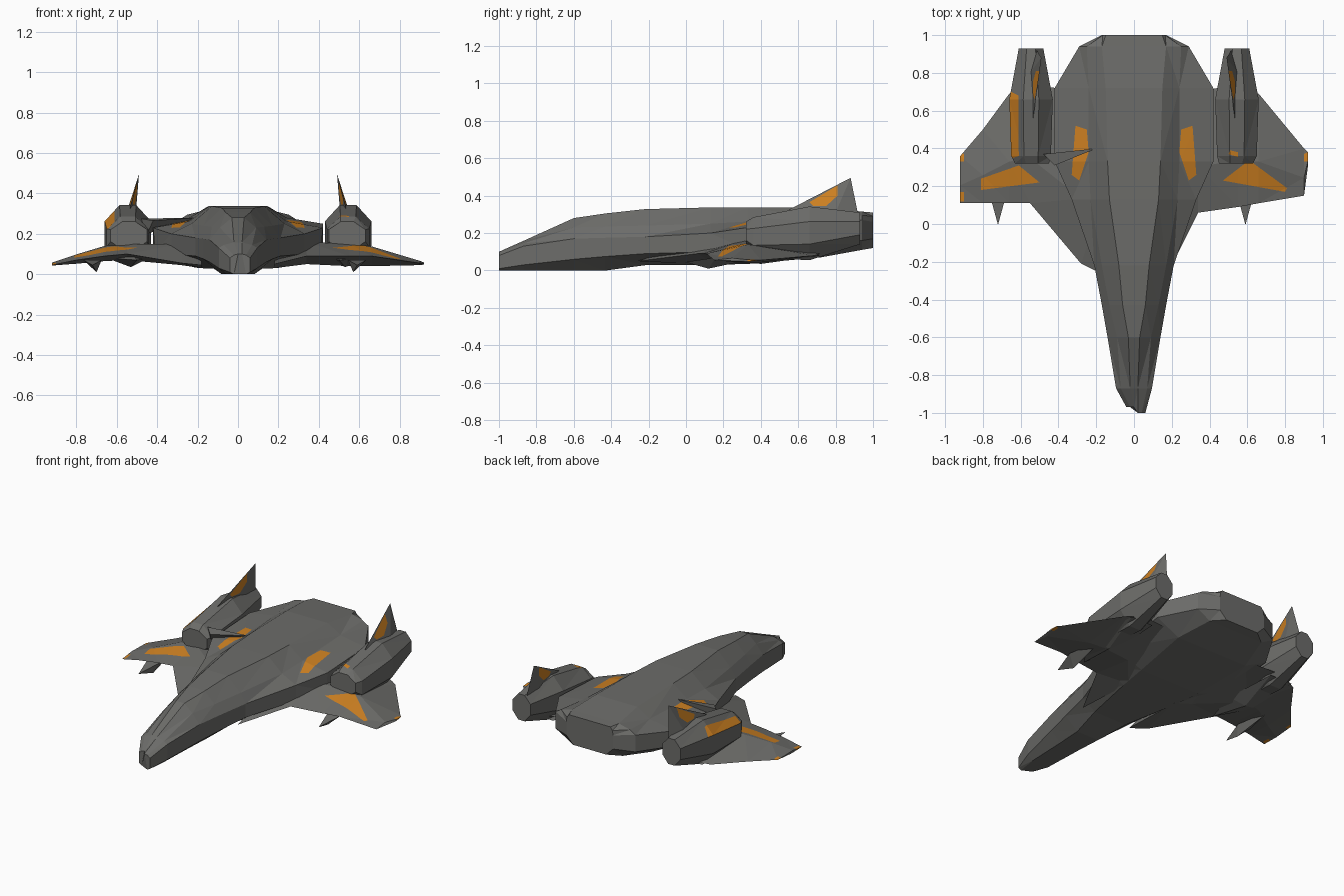
import bpy, bmesh
from mathutils import Vector

if "Cube" in bpy.data.objects:
    bpy.data.objects.remove(bpy.data.objects["Cube"])


def material(name, rgb):
    m = bpy.data.materials.new(name)
    m.diffuse_color = (*rgb, 1)
    m.use_nodes = True
    m.node_tree.nodes["Principled BSDF"].inputs["Base Color"].default_value = m.diffuse_color
    return m


GREY = material("hull grey", (0.15, 0.15, 0.142))
ORANGE = material("orange marking", (0.62, 0.22, 0.016))


def finish(name, bm, patches=()):
    """Cut each convex patch outline into the mesh, colour it, make the object."""
    bmesh.ops.recalc_face_normals(bm, faces=bm.faces)
    bmesh.ops.triangulate(bm, faces=bm.faces)
    for poly, (a, b, c), allowed in patches:
        for p, q in zip(poly, poly[1:] + poly[:1]):
            co, no = Vector((0, 0, 0)), Vector((0, 0, 0))
            co[a], co[b] = p
            no[a], no[b] = q[1] - p[1], p[0] - q[0]
            bmesh.ops.bisect_plane(bm, geom=bm.verts[:] + bm.edges[:] + bm.faces[:],
                                   dist=1e-5, plane_co=co, plane_no=no)
        bm.normal_update()
        for f in bm.faces:
            m = f.calc_center_median()
            side = [(q[0] - p[0]) * (m[b] - p[1]) - (q[1] - p[1]) * (m[a] - p[0])
                    for p, q in zip(poly, poly[1:] + poly[:1])]
            if (min(side) > 0 or max(side) < 0) and allowed(f.normal):
                f.material_index = 1
    me = bpy.data.meshes.new(name)
    bm.to_mesh(me)
    bm.free()
    me.materials.append(GREY)
    me.materials.append(ORANGE)
    ob = bpy.data.objects.new(name, me)
    bpy.context.collection.objects.link(ob)
    return ob


def loft(name, rings, patches=()):
    bm = bmesh.new()
    rows = [[bm.verts.new(p) for p in r] for r in rings]
    n = len(rows[0])
    for r0, r1 in zip(rows, rows[1:]):
        for i in range(n):
            j = (i + 1) % n
            bm.faces.new((r0[i], r0[j], r1[j], r1[i]))
    bm.faces.new(rows[0])
    bm.faces.new(rows[-1])
    finish(name, bm, patches)


def hull(name, pts, patches=()):
    bm = bmesh.new()
    for p in pts:
        bm.verts.new(p)
    bmesh.ops.convex_hull(bm, input=bm.verts[:])
    finish(name, bm, patches)


def flip(poly, s):
    return [(s * x, y) for x, y in poly]


XY, YZ = (0, 1, 2), (1, 2, 0)
up = lambda n: n.z > 0.1
sideways = lambda n: abs(n.x) > 0.3
any_dir = lambda n: True

# fuselage: y, then belly, chine, shoulder, hump side and deck as (x, z)
body = [
    (-1.0, (.04, 0), (.06, .01), (.06, .08), (.04, .095), (.02, .1)),
    (-.87, (.06, 0), (.095, .03), (.095, .13), (.07, .145), (.02, .158)),
    (-.6, (.07, 0), (.14, .06), (.14, .17), (.09, .23), (.03, .28)),
    (-.43, (.08, 0), (.17, .075), (.17, .175), (.13, .235), (.06, .305)),
    (-.22, (.12, .028), (.21, .09), (.21, .18), (.17, .24), (.08, .328)),
    (.13, (.19, .03), (.33, .1), (.33, .2), (.23, .25), (.13, .337)),
    (.33, (.22, .035), (.41, .11), (.42, .23), (.24, .262), (.14, .338)),
    (.72, (.26, .07), (.42, .15), (.42, .25), (.24, .28), (.15, .335)),
    (.94, (.2, .11), (.29, .16), (.29, .27), (.25, .295), (.17, .315)),
    (1.0, (.12, .12), (.17, .17), (.17, .26), (.165, .29), (.15, .31)),
]
shoulder_mark = [(.29, .23), (.33, .26), (.31, .52), (.25, .5), (.24, .38)]
loft("fuselage",
     [[(x, y, z) for x, z in pts]
      + [(-x + (.02 if y == -1 else 0), max(y, -.97), z) for x, z in reversed(pts)]
      for y, *pts in body],
     [(flip(shoulder_mark, s), XY, up) for s in (1, -1)])

# wings: x, leading y, trailing y, leading z, top z, trailing z, bottom z
wing_right = [(.18, -.26, .68, .05, .16, .12, .03), (.34, .06, .7, .09, .16, .12, .05),
              (.55, .09, .74, .09, .15, .1, .04), (.66, .11, .69, .09, .138, .08, .04),
              (.9, .15, .4, .055, .066, .055, .045), (.92, .3, .38, .05, .058, .055, .048)]
wing_left = [(.18, -.26, .68, .045, .15, .12, .03), (.28, -.21, .7, .055, .15, .12, .045),
             (.55, .11, .74, .1, .15, .1, .07), (.66, .11, .69, .09, .14, .08, .065),
             (.8, .11, .5, .07, .098, .065, .052), (.92, .11, .36, .045, .058, .055, .043)]
mark_right = [(.47, .23), (.8, .17), (.81, .19), (.62, .33), (.6, .33)]
mark_left = [(-.81, .18), (-.5, .22), (-.61, .31), (-.81, .24)]

for s, label, secs, mark, pod_x in ((1, "right", wing_right, mark_right, .59),
                                    (-1, "left", wing_left, mark_left, -.72)):
    marks = [(mark, XY, up),
             (flip([(.9, .33), (.94, .33), (.94, .39), (.9, .37)], s), XY, any_dir)]
    if s < 0:
        marks.append(([(-.9, .12), (-.94, .12), (-.94, .17), (-.9, .17)], XY, any_dir))
    loft(label + "_wing",
         [[(s * x, y0, z0), (s * x, y0 + .38 * (y1 - y0), zt), (s * x, y1, z1),
           (s * x, y0 + .45 * (y1 - y0), zb)] for x, y0, y1, z0, zt, z1, zb in secs], marks)

    # engine nacelle: octagonal sections y, x0, x1, z0, z1
    rings = []
    for y, x0, x1, z0, z1 in ((.32, .45, .63, .12, .26), (.36, .44, .65, .07, .285),
                              (.66, .43, .66, .055, .342), (.93, .48, .61, .14, .31)):
        w, h = (x1 - x0) * .32, z1 - z0
        prof = [(x0, z0 + .3 * h), (x0, z0 + .72 * h), (x0 + w, z1), (x1 - w, z1),
                (x1, z0 + .72 * h), (x1, z0 + .3 * h), (x1 - w, z0), (x0 + w, z0)]
        rings.append([(s * x, y, z) for x, z in prof])
    if s < 0:
        strip = [(-.67, .34), (-.61, .36), (-.612, .68), (-.67, .71)]
    else:
        strip = [(.5, .37), (.55, .355), (.55, .38), (.51, .39)]
    loft(label + "_nacelle", rings, [(strip, XY, up)])

    # belly fairing running forward under the nacelle
    hull(label + "_nacelle_belly",
         [(s * .5, .13, .07), (s * .44, .36, .08), (s * .65, .36, .08), (s * .53, .4, .035),
          (s * .62, .72, .08), (s * .46, .72, .08), (s * .55, .4, .13)])

    # tail fin on the nacelle
    fin_mark = [(.66, .365), (.68, .345), (.75, .345), (.81, .4), (.81, .455)]
    hull(label + "_tail_fin",
         [(s * .535, .55, .325), (s * .515, .92, .3), (s * .55, .8, .31),
          (s * .505, .8, .31), (s * .49, .88, .495)], [(fin_mark, YZ, sideways)])

    # gun spike below the wing
    hull(label + "_wing_gun",
         [(pod_x, -.005, .045), (pod_x - .045, .16, .07), (pod_x + .045, .16, .07),
          (pod_x + s * -.02, .12, .01), (pod_x, .4, .07)])

# brace between left nacelle and fuselage
hull("left_brace", [(-.48, .37, .275), (-.2, .4, .28), (-.42, .31, .265), (-.45, .36, .2)])
